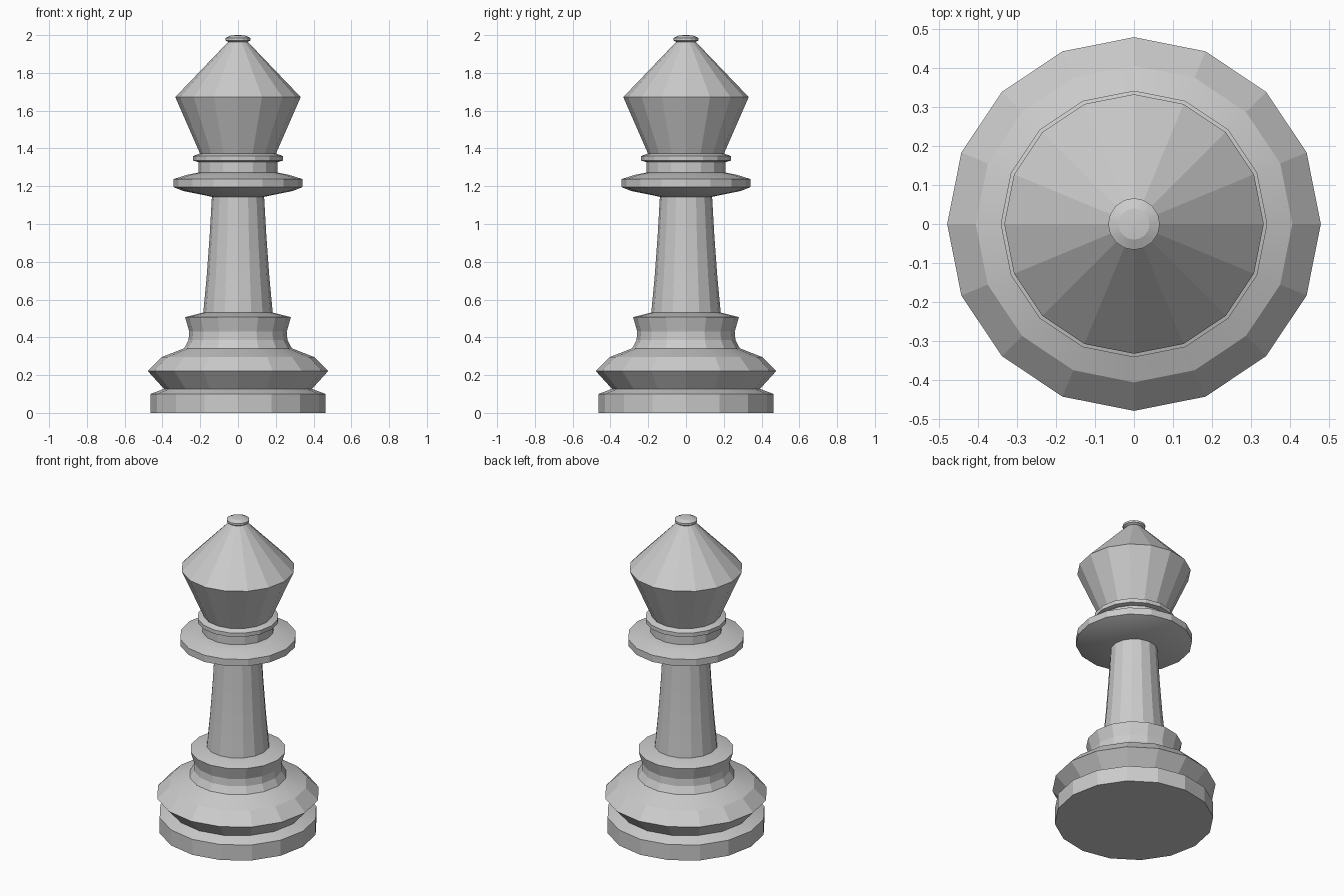
import bpy, math

if "Cube" in bpy.data.objects:
    bpy.data.objects.remove(bpy.data.objects["Cube"], do_unlink=True)

SIDES = 16

grey = bpy.data.materials.new("light_grey")
grey.use_nodes = True
colour = (0.6, 0.6, 0.6, 1)
grey.diffuse_color = colour
grey.node_tree.nodes["Principled BSDF"].inputs["Base Color"].default_value = colour


def lathe(name, profile):
    """Turn (radius, height) points round z, closing both ends with a cap."""
    verts, faces = [], []
    for r, z in profile:
        for i in range(SIDES):
            a = math.tau * i / SIDES
            verts.append((r * math.cos(a), r * math.sin(a), z))
    for ring in range(len(profile) - 1):
        low = ring * SIDES
        for i in range(SIDES):
            j = (i + 1) % SIDES
            faces.append((low + i, low + j, low + SIDES + j, low + SIDES + i))
    last = len(verts) - SIDES
    faces.append(tuple(reversed(range(SIDES))))
    faces.append(tuple(range(last, last + SIDES)))
    mesh = bpy.data.meshes.new(name)
    mesh.from_pydata(verts, [], faces)
    mesh.materials.append(grey)
    obj = bpy.data.objects.new(name, mesh)
    bpy.context.collection.objects.link(obj)
    bpy.ops.object.select_all(action="DESELECT")
    obj.select_set(True)
    bpy.context.view_layer.objects.active = obj
    bpy.ops.object.shade_smooth_by_angle(angle=math.radians(15))
    return obj


# Foot disc and flared base
lathe("foot", [(0.464, 0), (0.464, 0.1), (0.39, 0.128)])
lathe("base", [(0.39, 0.125), (0.478, 0.222), (0.405, 0.295), (0.285, 0.342)])
lathe("base_neck", [(0.285, 0.342), (0.262, 0.385), (0.258, 0.43),
                    (0.28, 0.507), (0.18, 0.532)])
# Tapering stem
lathe("stem", [(0.184, 0.53), (0.166, 0.72), (0.15, 0.94), (0.138, 1.15)])
# Collar, throat and ring
lathe("collar", [(0.138, 1.144), (0.29, 1.175), (0.341, 1.195), (0.341, 1.238),
                 (0.27, 1.26), (0.21, 1.272)])
lathe("throat", [(0.21, 1.27), (0.21, 1.335)])
lathe("ring", [(0.21, 1.328), (0.237, 1.335), (0.237, 1.36), (0.205, 1.372)])
# Pointed head and knob
lathe("head", [(0.2, 1.37), (0.332, 1.672), (0.05, 1.966)])
lathe("knob", [(0.045, 1.96), (0.066, 1.972), (0.066, 1.985), (0.04, 1.997), (0.01, 2.0)])
